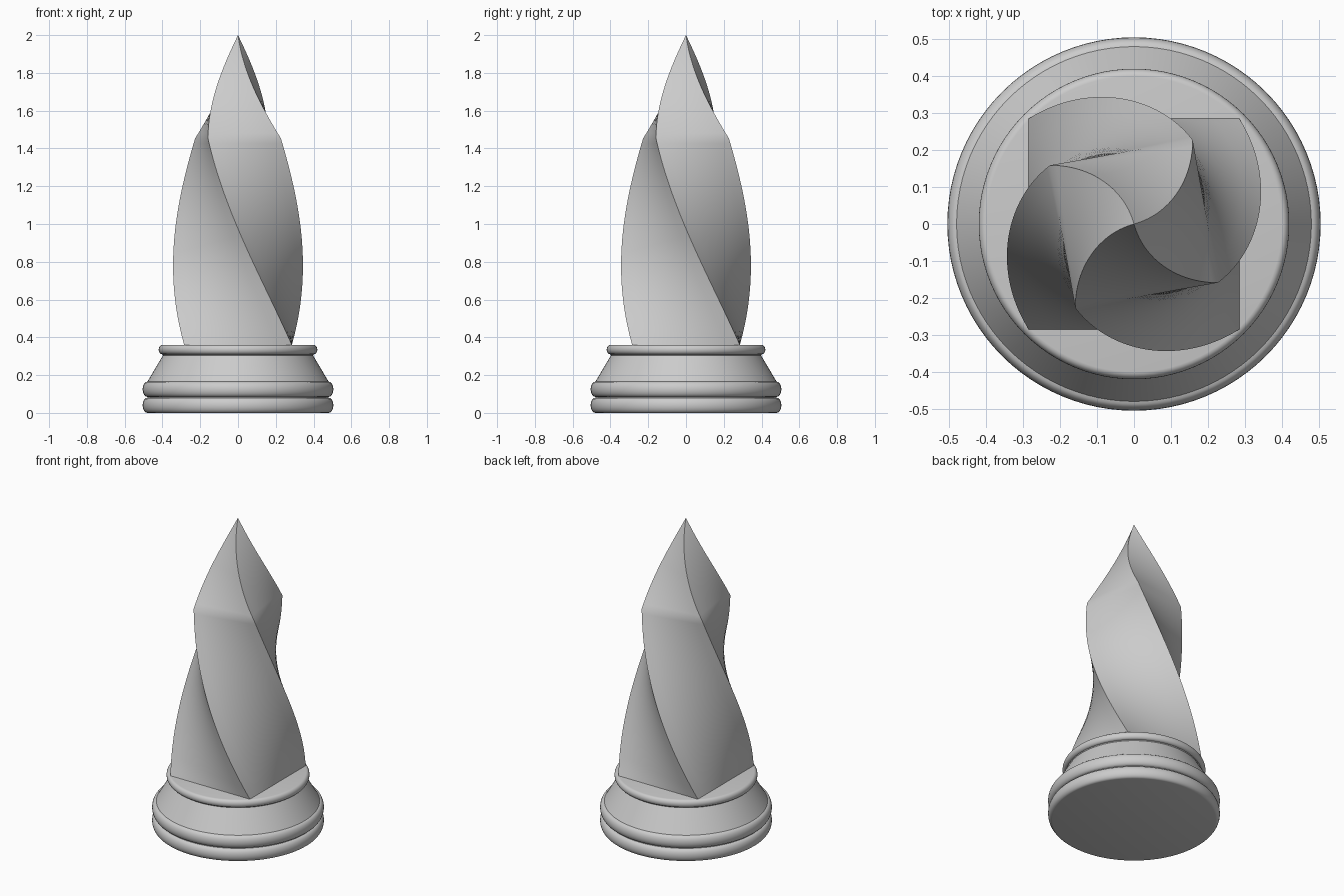
import bpy, bmesh, math
from mathutils import Matrix

if "Cube" in bpy.data.objects:
    bpy.data.objects.remove(bpy.data.objects["Cube"], do_unlink=True)

stone = bpy.data.materials.new("light_grey")
stone.use_nodes = True
GREY = (0.6, 0.6, 0.6, 1)
stone.diffuse_color = GREY
stone.node_tree.nodes["Principled BSDF"].inputs["Base Color"].default_value = GREY


def finish(bm, name):
    bmesh.ops.recalc_face_normals(bm, faces=bm.faces)
    mesh = bpy.data.meshes.new(name)
    bm.to_mesh(mesh)
    bm.free()
    mesh.materials.append(stone)
    obj = bpy.data.objects.new(name, mesh)
    bpy.context.collection.objects.link(obj)
    bpy.ops.object.select_all(action="DESELECT")
    obj.select_set(True)
    bpy.context.view_layer.objects.active = obj
    bpy.ops.object.shade_smooth_by_angle(angle=math.radians(30))
    return obj


def bead(radius, low, high, bulge, steps=10):
    """Half-round moulding, listed from its lower edge to its upper edge."""
    mid, half = (low + high) / 2, (high - low) / 2
    angles = [math.pi * (i / steps - 0.5) for i in range(steps + 1)]
    return [(radius + bulge * math.cos(a), mid + half * math.sin(a)) for a in angles]


def lathe(name, profile, segments=96):
    bm = bmesh.new()
    rings = []
    for r, z in profile:
        rings.append([bm.verts.new((r * math.cos(t), r * math.sin(t), z))
                      for t in (math.tau * i / segments for i in range(segments))])
    for a, b in zip(rings, rings[1:]):
        for i in range(segments):
            j = (i + 1) % segments
            bm.faces.new((a[i], a[j], b[j], b[i]))
    bm.faces.new(rings[0])
    bm.faces.new(rings[-1])
    return finish(bm, name)


# Round foot: two beads, a sloping collar and a rim
lathe("base", bead(0.48, 0, 0.08, 0.025) + bead(0.48, 0.085, 0.165, 0.025)
      + [(0.397, 0.305)] + bead(0.4, 0.31, 0.36, 0.02))

# Twisted square spire: gentle taper, then a steep taper to the point
BOTTOM, TOP, TWIST = 0.36, 2.0, math.radians(-120)
FOOT_HALF, SHOULDER_HALF, SHOULDER = 0.285, 0.196, 2 / 3
LEVELS, ACROSS = 60, 8


def half_width(t):
    if t < SHOULDER:
        return FOOT_HALF + (SHOULDER_HALF - FOOT_HALF) * t / SHOULDER
    return SHOULDER_HALF * (1 - t) / (1 - SHOULDER)


bm = bmesh.new()
rings = []
for level in range(LEVELS):
    t = level / LEVELS
    h = half_width(t)
    ring = []
    for side in range(4):
        turn = Matrix.Rotation(side * math.pi / 2 + TWIST * t, 3, "Z")
        for k in range(ACROSS):
            v = bm.verts.new((h, h * (2 * k / ACROSS - 1), BOTTOM + (TOP - BOTTOM) * t))
            v.co = turn @ v.co
            ring.append(v)
    rings.append(ring)
count = 4 * ACROSS
for a, b in zip(rings, rings[1:]):
    for i in range(count):
        j = (i + 1) % count
        bm.faces.new((a[i], a[j], b[j], b[i]))
tip = bm.verts.new((0, 0, TOP))
for i in range(count):
    bm.faces.new((rings[-1][i], rings[-1][(i + 1) % count], tip))
bm.faces.new(rings[0])
finish(bm, "twisted_spire")
